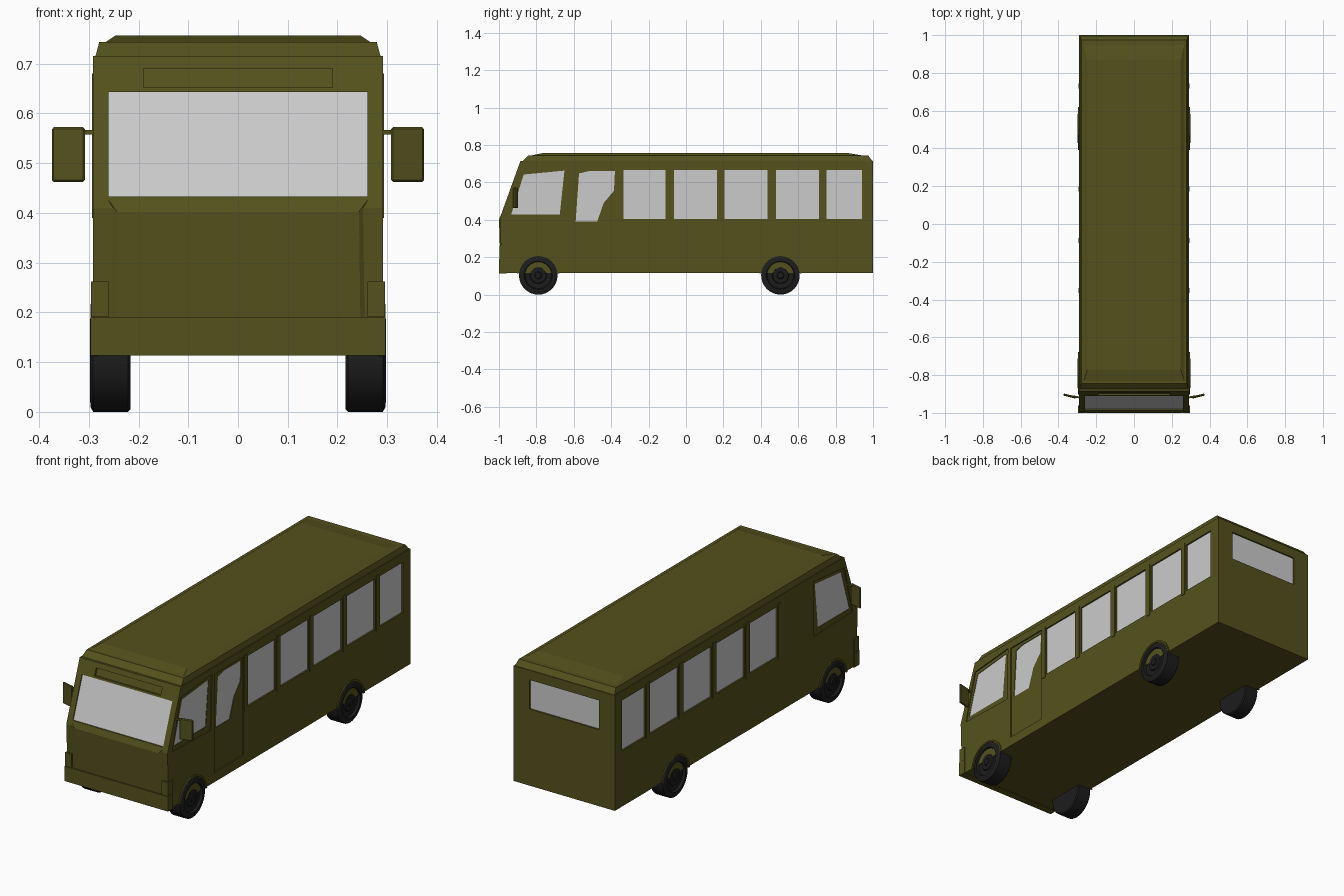
import bpy, bmesh, math
from mathutils import Vector

if "Cube" in bpy.data.objects:
    bpy.data.objects.remove(bpy.data.objects["Cube"])


def material(name, rgb):
    m = bpy.data.materials.new(name)
    m.diffuse_color = (*rgb, 1)
    m.use_nodes = True
    m.node_tree.nodes["Principled BSDF"].inputs["Base Color"].default_value = m.diffuse_color
    return m


OLIVE = material("olive_paint", (0.089, 0.083, 0.012))
RUBBER = material("rubber", (0.012, 0.012, 0.012))


def make(name, bm, mat=None, mirror=False):
    bmesh.ops.recalc_face_normals(bm, faces=bm.faces)
    me = bpy.data.meshes.new(name)
    bm.to_mesh(me)
    bm.free()
    ob = bpy.data.objects.new(name, me)
    bpy.context.collection.objects.link(ob)
    if mat:
        me.materials.append(mat)
    if mirror:
        ob.modifiers.new("mirror", 'MIRROR')
    return ob


def loft(name, a, b, mat=None, mirror=False):
    """Solid between two matching closed outlines."""
    bm = bmesh.new()
    va, vb = [bm.verts.new(p) for p in a], [bm.verts.new(p) for p in b]
    n = len(va)
    bm.faces.new(va)
    bm.faces.new(vb)
    for i in range(n):
        j = (i + 1) % n
        bm.faces.new((va[i], va[j], vb[j], vb[i]))
    return make(name, bm, mat, mirror)


def prism(name, yz, x0, x1, mat=None, mirror=False):
    return loft(name, [(x0, *p) for p in yz], [(x1, *p) for p in yz], mat, mirror)


def rect(y0, y1, z0, z1):
    return [(y0, z0), (y1, z0), (y1, z1), (y0, z1)]


def deck(x, y0, y1, z):
    return [(-x, y0, z), (x, y0, z), (x, y1, z), (-x, y1, z)]


W = 0.291  # half width of the body
body = prism("body", [(-0.985, 0.115), (-0.995, 0.41), (-0.885, 0.715), (1, 0.715), (1, 0.115)],
             -W, W, OLIVE)


def cut(ob):
    ob.hide_render = True
    m = body.modifiers.new("cut", 'BOOLEAN')
    m.operation, m.solver, m.object = 'DIFFERENCE', 'EXACT', ob
    cutters.append(ob)


cutters = []


def side_window(name, outline, depth=0.01, sides=(1, -1)):
    for s in sides:
        cut(prism("window_cutter", outline, s * (W - depth), s * (W + 0.05)))
        prism(name, outline, s * (W - depth - 0.004), s * (W - depth + 0.002))


# Passenger windows on both sides
for y0, y1 in [(-.335, -.11), (-.065, .165), (.205, .437), (.48, .71), (.75, .94)]:
    side_window("side_window", rect(y0, y1, 0.405, 0.667))

# Raised pillars between passenger windows
for y in (-.352, -.088, .185, .459, .73):
    prism("window_pillar", rect(y - .013, y + .013, .39, .68), W - .005, W + .003, OLIVE, True)

# Cab windows set in a shallow frame recess
frame = [(-.955, .405), (-.885, .66), (-.63, .683), (-.637, .395)]
for s in (1, -1):
    cut(prism("frame_cutter", frame, s * (W - .005), s * (W + .05)))
side_window("cab_window", [(-.935, .427), (-.868, .642), (-.65, .663), (-.675, .427)], .009)

# Recessed door on the right side with its cut-away window
cut(prism("door_cutter", rect(-.61, -.37, .165, .675), W - .006, W + .05))
side_window("door_window", [(-.59, .39), (-.572, .648), (-.52, .66), (-.38, .66), (-.385, .555),
                            (-.44, .49), (-.475, .39)], .011, (1,))


# Windscreen and destination panel follow the front slope
def slope(z, inset):
    t = (z - 0.41) / 0.305
    return (-0.995 + 0.11 * t + inset, z)


def sloped(z0, z1, i0, i1):
    return [slope(z0, i0), slope(z1, i0), slope(z1, i1), slope(z0, i1)]


cut(prism("windscreen_cutter", sloped(.433, .643, -.05, .008), -.26, .26))
prism("windscreen", sloped(.433, .643, .006, .012), -.26, .26)
cut(prism("sign_cutter", sloped(.652, .69, -.05, .01), -.19, .19))

# Rear window
cut(prism("rear_cutter", rect(.99, 1.05, .513, .665), -.2, .2))
prism("rear_window", rect(.986, .992, .513, .665), -.2, .2)

# Bake the cuts and remove the cutters
dg = bpy.context.evaluated_depsgraph_get()
baked = bpy.data.meshes.new_from_object(body.evaluated_get(dg))
body.modifiers.clear()
body.data = baked
for c in cutters:
    bpy.data.objects.remove(c)

# Stepped roof
loft("roof_lower", deck(.287, -.875, .998, .713), deck(.279, -.845, .975, .743), OLIVE)
loft("roof_upper", deck(.268, -.835, .955, .742), deck(.247, -.77, .87, .756), OLIVE)

# Nose panel, bumper, headlights
loft("nose_panel",
     [(-.26, -.984, .19), (.26, -.984, .19), (.26, -.99, .425), (-.26, -.99, .425)],
     [(-.246, -.993, .19), (.246, -.993, .19), (.243, -1, .402), (-.243, -1, .402)], OLIVE)
prism("bumper", rect(-1, -.96, .113, .19), -.297, .297, OLIVE)
prism("headlight", rect(-.998, -.96, .191, .262), .26, .296, OLIVE, True)

# Wing mirrors on short arms
loft("mirror_arm", [(.28, -.925, .557), (.28, -.915, .557), (.28, -.915, .566), (.28, -.925, .566)],
     [(.32, -.918, .557), (.32, -.908, .557), (.32, -.908, .566), (.32, -.918, .566)], OLIVE, True)
mir = loft("wing_mirror",
           [(.308, -.925, .462), (.375, -.908, .462), (.373, -.897, .462), (.308, -.912, .462)],
           [(.308, -.925, .572), (.375, -.908, .572), (.373, -.897, .572), (.308, -.912, .572)],
           OLIVE, True)
bv = mir.modifiers.new("bevel", 'BEVEL')
bv.width, bv.segments = .004, 1


# Wheels turned from a half profile of (x, radius)
def wheel(name, y, z, profile, seg=32):
    bm = bmesh.new()
    vs = [bm.verts.new((x, y, z + r)) for x, r in profile]
    es = [bm.edges.new(e) for e in zip(vs, vs[1:])]
    bmesh.ops.spin(bm, geom=vs + es, cent=(0, y, z), axis=(1, 0, 0), angle=2 * math.pi,
                   steps=seg, use_merge=True)
    bmesh.ops.remove_doubles(bm, verts=bm.verts, dist=1e-5)
    ob = make(name, bm, RUBBER, True)
    ob.data.shade_smooth()
    ob.data.set_sharp_from_angle(angle=math.radians(30))


TYRE = [(.216, 0), (.216, .098), (.221, .103), (.291, .103), (.296, .095), (.298, .075), (.286, .07),
        (.286, .045), (.292, .041), (.292, .02), (.297, .016), (.297, 0)]
for label, y in (("front", -.79), ("rear", .505)):
    wheel(label + "_wheel", y, .103, TYRE)
    # Arch lip around the upper half of the wheel
    arc = [math.radians(5 + 170 * i / 20) for i in range(21)]
    ring = [(y + .114 * math.cos(a), .103 + .114 * math.sin(a)) for a in arc]
    ring += [(y + .105 * math.cos(a), .103 + .105 * math.sin(a)) for a in reversed(arc)]
    prism(label + "_wheel_arch", ring, W - .01, .297, OLIVE, True)
